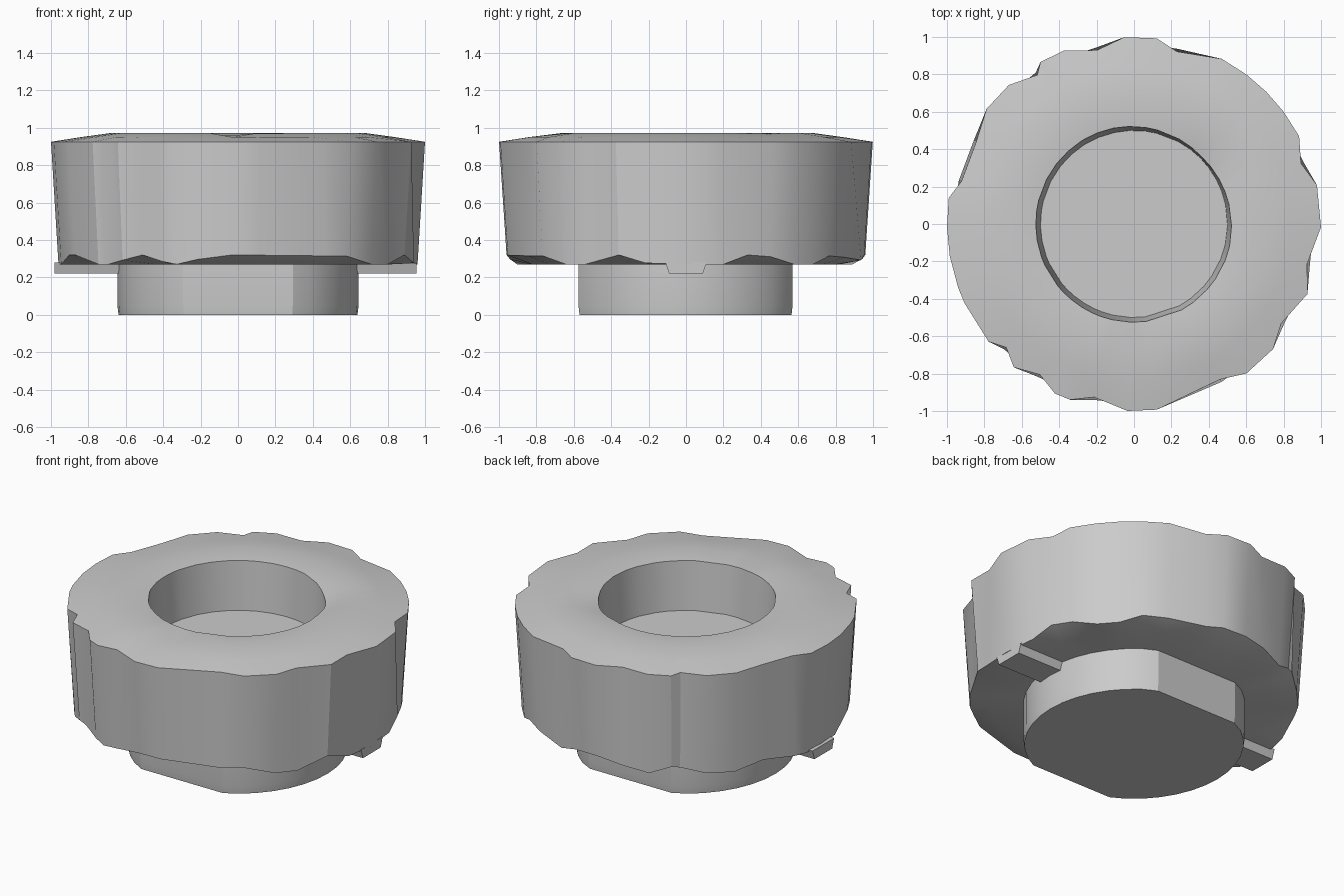
import bpy, bmesh
from math import sin, cos, radians

cube = bpy.data.objects.get("Cube")
if cube:
    bpy.data.objects.remove(cube, do_unlink=True)

grey = bpy.data.materials.new("plain grey")
grey.use_nodes = True
grey.diffuse_color = (0.6, 0.6, 0.6, 1)
grey.node_tree.nodes["Principled BSDF"].inputs["Base Color"].default_value = (0.6, 0.6, 0.6, 1)


def finish(name, bm):
    bmesh.ops.recalc_face_normals(bm, faces=bm.faces)
    mesh = bpy.data.meshes.new(name)
    bm.to_mesh(mesh)
    bm.free()
    mesh.materials.append(grey)
    obj = bpy.data.objects.new(name, mesh)
    bpy.context.collection.objects.link(obj)
    bpy.ops.object.select_all(action='DESELECT')
    obj.select_set(True)
    bpy.context.view_layer.objects.active = obj
    bpy.ops.object.shade_smooth_by_angle(angle=radians(24))
    return obj


def loft(name, rings):
    """Skin a stack of point rings and cap both ends."""
    bm = bmesh.new()
    loops = [[bm.verts.new(p) for p in ring] for ring in rings]
    n = len(loops[0])
    for low, high in zip(loops, loops[1:]):
        for i in range(n):
            j = (i + 1) % n
            bm.faces.new((low[i], low[j], high[j], high[i]))
    bm.faces.new(loops[0])
    bm.faces.new(loops[-1])
    return finish(name, bm)


def gap(a, b):
    return abs((a - b + 180) % 360 - 180)


def bump(a, centre, width):
    return max(0, 1 - gap(a, centre) / width)


# Worn rim: full-radius corners with irregular chipped notches between them
corners = [-1, 12, 28, 37, 45, 53, 62, 83, 93, 112, 120, 132, 142, 172, 181, 190,
           200, 205, 219, 230, 245, 250, 268, 277, 307, 318, 338]
notches = [20, 76, 102, 123, 153, 166, 224, 238, 257, 299, 326, 347]
angles = sorted(corners + notches)

# Chipped places along the lower edge, the same on all four quarters
chips = [(c, w) for a, w in ((23, 11), (57, 10)) for c in (a, 180 - a, 180 + a, 360 - a)]
chips += [(90, 20), (270, 20)]


def ring(radius, height):
    return [(radius(a) * cos(radians(a)), radius(a) * sin(radians(a)), height(a)) for a in angles]


def flat(value):
    return lambda a: value


def rim_radius(a):
    return 0.95 if a in notches else 1.0


def foot_radius(a):
    return 0.965 if a in notches else 0.96


def chip_height(a):
    return 0.27 + 0.05 * min(1, 1.5 * max(bump(a, c, w) for c, w in chips))


# Ring body with a shallow round well in the top
loft("ring_body", [
    ring(flat(0.5), flat(0.65)),
    ring(lambda a: 0.525 - 0.015 * bump(a, 45, 60),
         lambda a: 0.96 - 0.03 * bump(a, 40, 30)),
    ring(flat(0.68), lambda a: 0.972 - 0.03 * bump(a, 270, 8)),
    ring(flat(0.84), flat(0.95)),
    ring(rim_radius, flat(0.925)),
    ring(foot_radius, chip_height),
    ring(flat(0.83), flat(0.27)),
    ring(flat(0.5), flat(0.27)),
])


# Round base plug, flattened at the front and back
def plug(z, scale=1):
    pts = []
    for i in range(40):
        a = radians(i * 9)
        y = max(-0.575, min(0.57, 0.65 * sin(a)))
        pts.append((0.645 * cos(a) * scale, y * scale, z))
    return pts


loft("base_plug", [plug(0, 0.99), plug(0.05), plug(0.28)])

# Locating tabs on both sides, narrower underneath
for side, name, tip in ((1, "left_tab", 0.955), (-1, "right_tab", 0.98)):
    def outline(half, z):
        return [(side * x, y, z) for x, y in
                ((0.6, -half), (tip, -half), (tip, half), (0.6, half))]
    loft(name, [outline(0.09, 0.22), outline(0.11, 0.28)])
